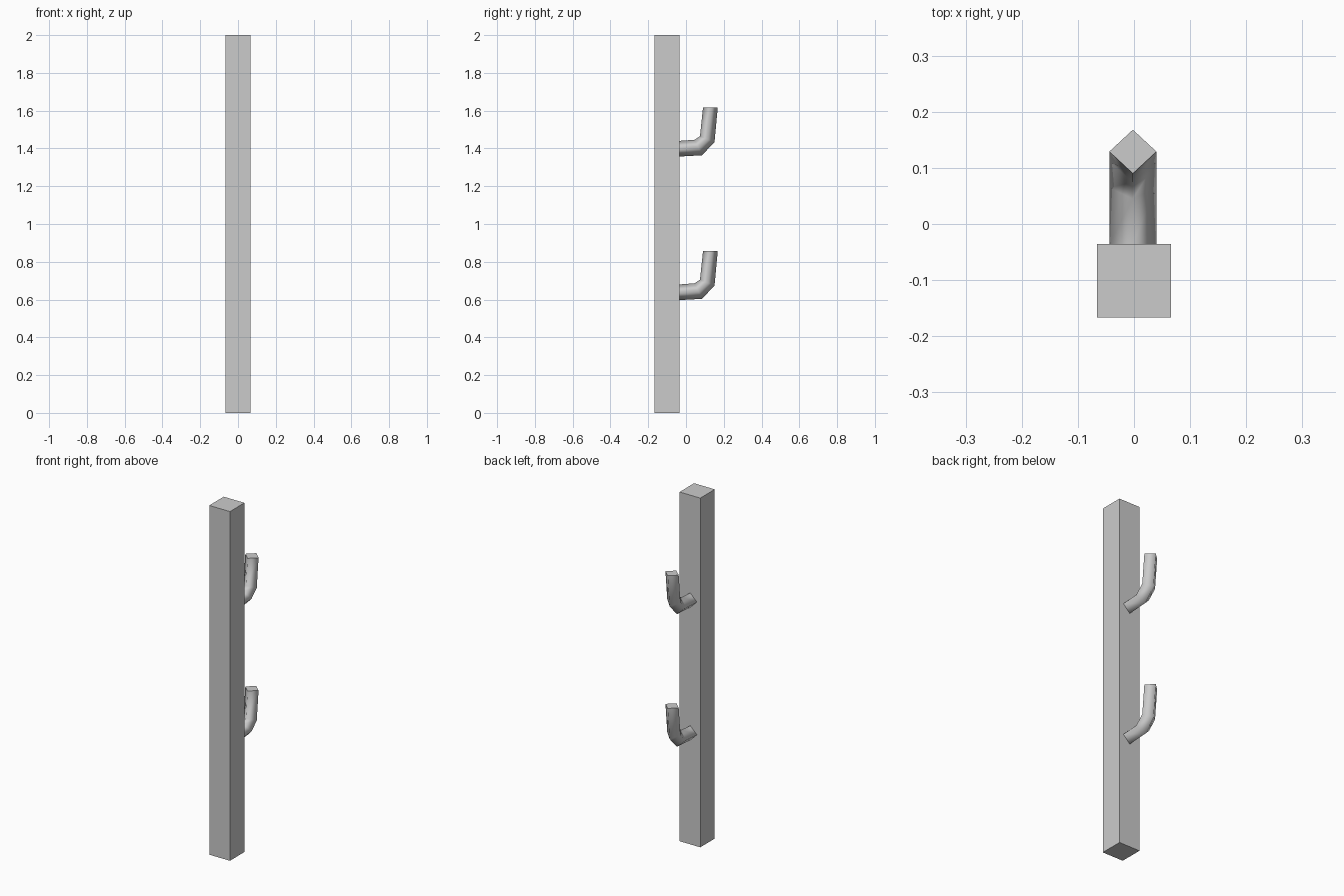
import bpy, bmesh

if "Cube" in bpy.data.objects:
    bpy.data.objects.remove(bpy.data.objects["Cube"])


def finish(name, bm):
    bmesh.ops.recalc_face_normals(bm, faces=bm.faces)
    mesh = bpy.data.meshes.new(name)
    bm.to_mesh(mesh)
    bm.free()
    obj = bpy.data.objects.new(name, mesh)
    bpy.context.collection.objects.link(obj)
    return obj


# Square post
bm = bmesh.new()
bmesh.ops.create_cube(bm, size=1)
bmesh.ops.scale(bm, vec=(0.131, 0.131, 2), verts=bm.verts)
bmesh.ops.translate(bm, vec=(0, -0.101, 1), verts=bm.verts)
finish("post", bm)

# Hook stations: inner and outer corner (y, z) of each diamond section
HALF_WIDTH = 0.042
X_MID = -0.002
STATIONS = [
    ((-0.036, 1.440), (-0.036, 1.357)),
    ((0.045, 1.446), (0.085, 1.364)),
    ((0.074, 1.465), (0.151, 1.434)),
    ((0.090, 1.616), (0.168, 1.616)),
]


def hook(name, dz):
    bm = bmesh.new()
    rings = []
    for (yi, zi), (yo, zo) in STATIONS:
        yc, zc = (yi + yo) / 2, (zi + zo) / 2
        pts = [(X_MID, yi, zi), (X_MID + HALF_WIDTH, yc, zc),
               (X_MID, yo, zo), (X_MID - HALF_WIDTH, yc, zc)]
        rings.append([bm.verts.new((x, y, z + dz)) for x, y, z in pts])
    # smooth sides between sections
    for a, b in zip(rings, rings[1:]):
        for i in range(4):
            j = (i + 1) % 4
            bm.faces.new((a[i], a[j], b[j], b[i])).smooth = True
    # flat end caps
    for ring in (rings[0], rings[-1]):
        cap = bm.faces.new(ring)
        for e in cap.edges:
            e.smooth = False
    return finish(name, bm)


# Two identical hooks
hook("upper_hook", 0)
hook("lower_hook", -0.76)
